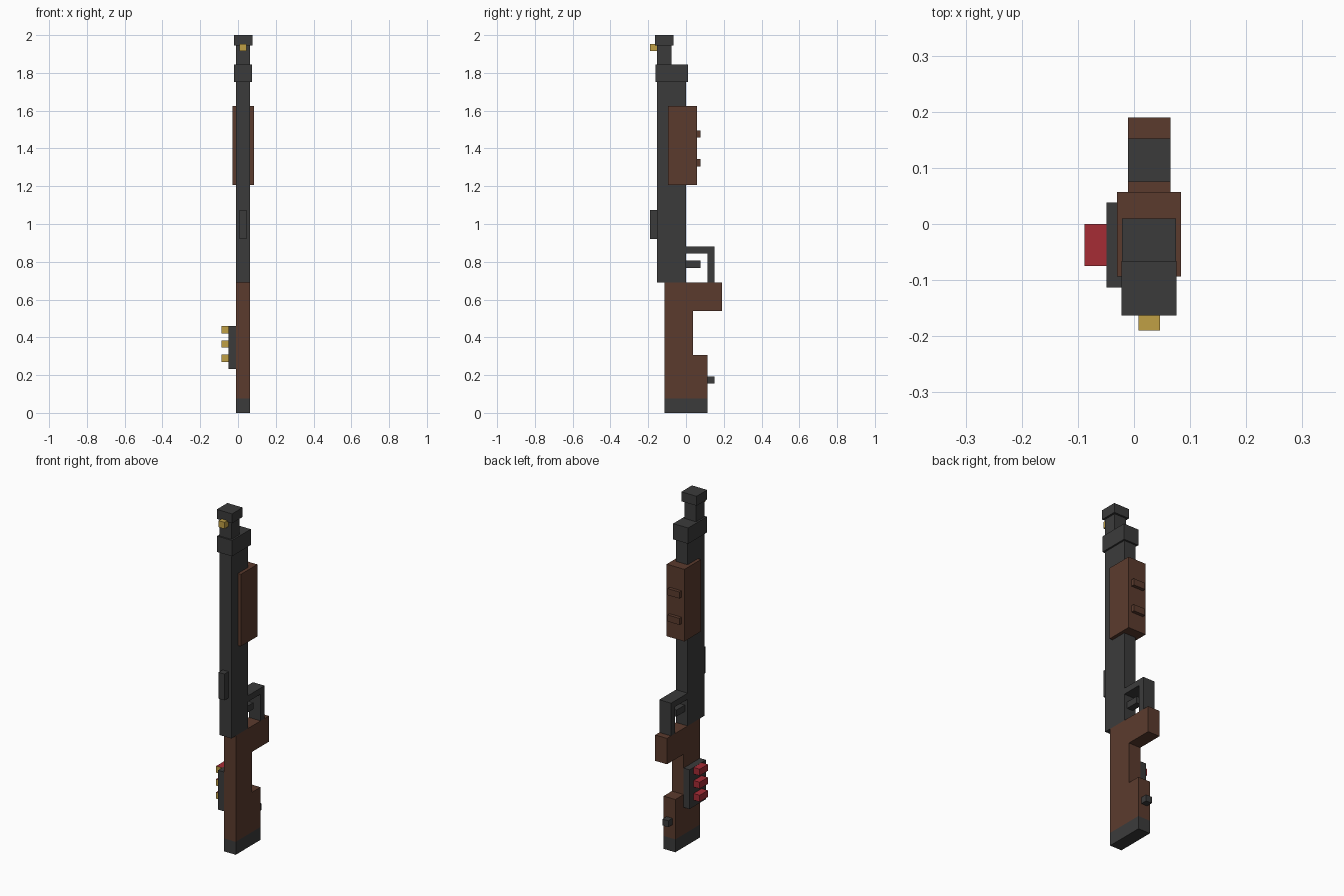
import bpy
import bmesh

if "Cube" in bpy.data.objects:
    bpy.data.objects.remove(bpy.data.objects["Cube"], do_unlink=True)


def material(name, rgb):
    m = bpy.data.materials.new(name)
    m.use_nodes = True
    m.diffuse_color = (*rgb, 1)
    m.node_tree.nodes["Principled BSDF"].inputs["Base Color"].default_value = (*rgb, 1)
    return m


steel = material("dark steel", (0.044, 0.044, 0.044))
wood = material("brown wood", (0.105, 0.044, 0.027))
red = material("red shell", (0.38, 0.025, 0.036))
brass = material("brass", (0.53, 0.35, 0.06))

MID = 0.027       # centre line of the body in x
BODY = 0.0755     # main body width
NARROW = 0.038    # width of the small fittings


def prism(name, profile, x0, x1, mat):
    """Extrude a (y, z) outline from x0 to x1."""
    bm = bmesh.new()
    face = bm.faces.new([bm.verts.new((x0, y, z)) for y, z in profile])
    ext = bmesh.ops.extrude_face_region(bm, geom=[face])
    moved = [v for v in ext["geom"] if isinstance(v, bmesh.types.BMVert)]
    bmesh.ops.translate(bm, verts=moved, vec=(x1 - x0, 0, 0))
    bmesh.ops.recalc_face_normals(bm, faces=bm.faces)
    mesh = bpy.data.meshes.new(name)
    bm.to_mesh(mesh)
    bm.free()
    mesh.materials.append(mat)
    ob = bpy.data.objects.new(name, mesh)
    bpy.context.collection.objects.link(ob)
    return ob


def block(name, width, y, z, mat, mid=MID):
    (a, b), (c, d) = y, z
    return prism(name, [(a, c), (b, c), (b, d), (a, d)],
                 mid - width / 2, mid + width / 2, mat)


# Stock with grip notch, butt plate and sling stud
prism("stock", [(-0.113, 0.075), (0.113, 0.075), (0.113, 0.306), (0.037, 0.306),
                (0.037, 0.54), (0.19, 0.54), (0.19, 0.69), (-0.113, 0.69)],
      MID - BODY / 2, MID + BODY / 2, wood)
block("butt_plate", BODY, (-0.113, 0.113), (0, 0.075), steel)
block("sling_stud", NARROW, (0.113, 0.151), (0.155, 0.192), steel)

# Receiver, barrel and muzzle
block("barrel", BODY, (-0.153, 0), (0.69, 1.76), steel)
block("barrel_band", 0.096, (-0.162, 0.01), (1.753, 1.845), steel)
block("barrel_tip", BODY, (-0.153, -0.077), (1.84, 1.95), steel)
block("muzzle", 0.098, (-0.163, -0.066), (1.945, 2), steel)
block("front_sight", NARROW, (-0.19, -0.153), (1.915, 1.953), brass)
block("rear_sight", NARROW, (-0.19, -0.153), (0.92, 1.073), steel)

# Trigger and its guard
prism("trigger_guard", [(0, 0.845), (0.115, 0.845), (0.115, 0.69),
                        (0.152, 0.69), (0.152, 0.88), (0, 0.88)],
      MID - BODY / 2, MID + BODY / 2, steel)
block("trigger", NARROW, (0, 0.076), (0.768, 0.806), steel)

# Fore grip with two ribs
block("fore_grip", 0.114, (-0.094, 0.057), (1.207, 1.625), wood)
for i, z in enumerate((1.305, 1.458)):
    block(f"grip_rib_{i + 1}", BODY, (0.057, 0.076), (z, z + 0.038), wood)

# Shell holder on the side, shells with brass front ends
block("shell_holder", NARROW, (-0.113, 0.038), (0.232, 0.46), steel, -0.03)
for i in range(3):
    z = 0.27 + i * 0.0757
    shell = block(f"shell_{i + 1}", 0.039, (-0.075, 0), (z, z + 0.038), red, -0.0685)
    shell.data.materials.append(brass)
    for p in shell.data.polygons:
        p.material_index = int(p.normal.y < -0.5)
